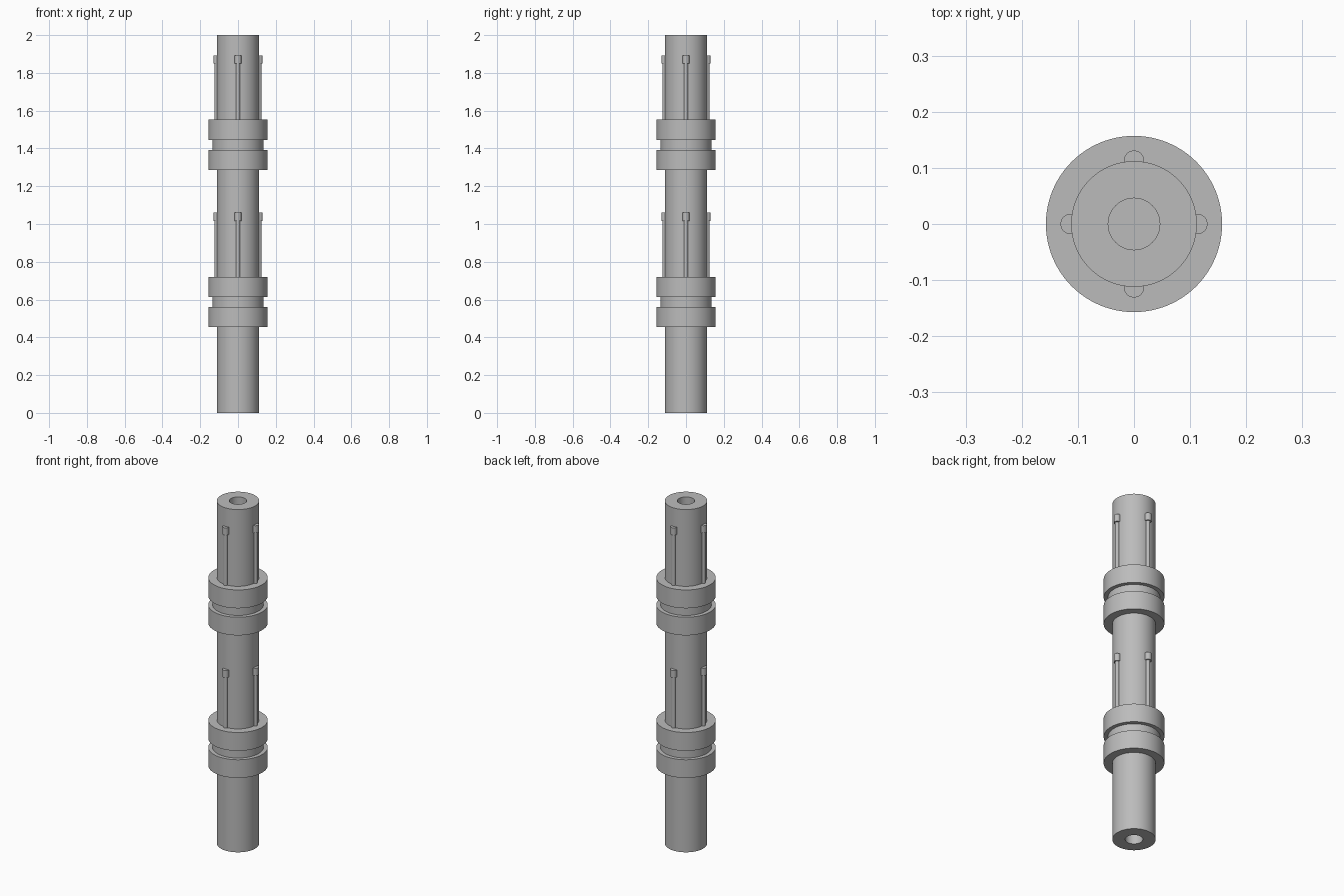
import bpy
import math

cube = bpy.data.objects.get("Cube")
if cube:
    bpy.data.objects.remove(cube)

grey = bpy.data.materials.new("plain_grey")
grey.use_nodes = True
colour = (0.5, 0.5, 0.5, 1)
grey.diffuse_color = colour
grey.node_tree.nodes["Principled BSDF"].inputs["Base Color"].default_value = colour


def finish(obj, name):
    obj.name = name
    obj.data.materials.clear()
    obj.data.materials.append(grey)
    bpy.ops.object.select_all(action="DESELECT")
    obj.select_set(True)
    bpy.context.view_layer.objects.active = obj
    bpy.ops.object.shade_smooth_by_angle(angle=math.radians(30))
    return obj


def cylinder(name, radius, bottom, top, x=0, y=0, sides=96):
    bpy.ops.mesh.primitive_cylinder_add(
        vertices=sides, radius=radius, depth=top - bottom,
        location=(x, y, (bottom + top) / 2))
    return finish(bpy.context.object, name)


# Main shaft with a blind bore at each end
SHAFT, BORE, BORE_DEPTH = 0.112, 0.046, 0.45
shaft = cylinder("shaft", SHAFT, 0, 2)
for end, centre in (("bottom", 0), ("top", 2)):
    cutter = cylinder(end + "_bore_cutter", BORE,
                      centre - BORE_DEPTH, centre + BORE_DEPTH, sides=64)
    cutter.hide_render = True
    cutter.hide_viewport = True
    cut = shaft.modifiers.new(end + "_bore", "BOOLEAN")
    cut.operation = "DIFFERENCE"
    cut.solver = "EXACT"
    cut.object = cutter
bpy.context.view_layer.objects.active = shaft
for end in ("bottom", "top"):
    bpy.ops.object.modifier_apply(modifier=end + "_bore")
    bpy.data.objects.remove(bpy.data.objects[end + "_bore_cutter"])
finish(shaft, "shaft")

# Two identical joints: paired collars, a neck and four headed pins
for level, base in (("lower", 0.455), ("upper", 1.287)):
    cylinder(level + "_bottom_collar", 0.157, base, base + 0.106)
    cylinder(level + "_neck", 0.135, base + 0.1, base + 0.165)
    cylinder(level + "_top_collar", 0.157, base + 0.158, base + 0.265)
    for i, side in enumerate(("left", "back", "right", "front")):
        angle = i * math.pi / 2
        x, y = 0.113 * math.cos(angle), 0.113 * math.sin(angle)
        cylinder(f"{level}_{side}_rod", 0.011, base + 0.26, base + 0.57,
                 x, y, sides=24)
        cylinder(f"{level}_{side}_rod_head", 0.018, base + 0.562, base + 0.605,
                 x, y, sides=32)
